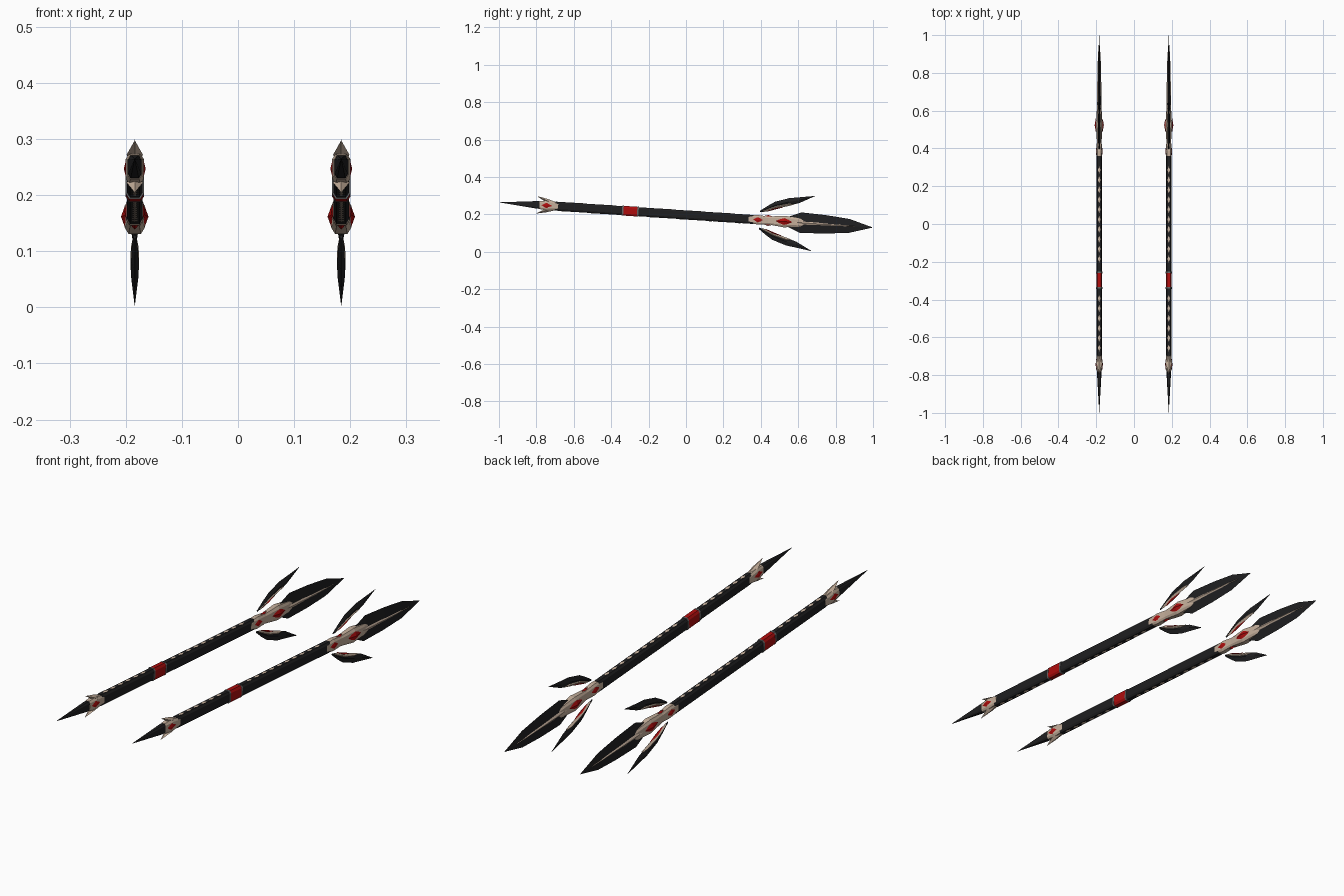
import bpy, bmesh, math
from mathutils import Matrix

if "Cube" in bpy.data.objects:
    bpy.data.objects.remove(bpy.data.objects["Cube"])

TILT = -math.atan(0.0675)      # spears dip towards the blade
OFFSET_X, AXIS_Z = 0.184, 0.197


def material(name, rgb):
    m = bpy.data.materials.new(name)
    m.diffuse_color = (*rgb, 1)
    m.use_nodes = True
    m.node_tree.nodes["Principled BSDF"].inputs["Base Color"].default_value = m.diffuse_color
    return m


BLACK = material("black", (0.014, 0.014, 0.015))
BEIGE = material("bone beige", (0.56, 0.43, 0.33))
RED = material("ruby red", (0.42, 0.004, 0.004))
GREY = material("steel grey", (0.13, 0.13, 0.13))


def place(name, bm, mat):
    """Finish a mesh in spear space (y along the shaft) and put it on both spears."""
    bmesh.ops.remove_doubles(bm, verts=bm.verts, dist=1e-5)
    bmesh.ops.dissolve_degenerate(bm, edges=bm.edges, dist=1e-6)
    bmesh.ops.recalc_face_normals(bm, faces=bm.faces)
    me = bpy.data.meshes.new(name)
    bm.to_mesh(me)
    bm.free()
    me.materials.append(mat)
    for side, x in (("right", OFFSET_X), ("left", -OFFSET_X)):
        ob = bpy.data.objects.new(f"{name}_{side}", me)
        ob.matrix_world = Matrix.Translation((x, 0, AXIS_Z)) @ Matrix.Rotation(TILT, 4, 'X')
        bpy.context.collection.objects.link(ob)


def skin(bm, rings):
    """Join cross-section rings of equal size into a closed flat-faced body."""
    vs = [[bm.verts.new(p) for p in r] for r in rings]
    n = len(vs[0])
    for a, b in zip(vs, vs[1:]):
        for i in range(n):
            bm.faces.new((a[i], a[(i + 1) % n], b[(i + 1) % n], b[i]))
    bm.faces.new(vs[0])
    bm.faces.new(vs[-1])


def octagon_body(name, mat, stations):
    """Chamfered-box body; stations are (y, half width, half height)."""
    cs = [(1, .62), (.62, 1), (-.62, 1), (-1, .62), (-1, -.62), (-.62, -1), (.62, -1), (1, -.62)]
    bm = bmesh.new()
    skin(bm, [[(w * a, y, h * b) for a, b in cs] for y, w, h in stations])
    place(name, bm, mat)


def edged(name, mat, stations, signs=(1,)):
    """Diamond-section blade; stations are (y, low, high, half thickness)."""
    for s in signs:
        bm = bmesh.new()
        skin(bm, [[(0, y, s * lo), (h, y, s * (lo + hi) / 2), (0, y, s * hi), (-h, y, s * (lo + hi) / 2)]
                  for y, lo, hi, h in stations])
        place(name + ("_upper" if s > 0 else "_lower") * (len(signs) > 1), bm, mat)


def gem(bm, y, length, width, base, peak, angle):
    """Rhombic pyramid facing +x, turned about the shaft by angle."""
    rot = Matrix.Rotation(angle, 4, 'Y')
    pts = [(base, y - length, 0), (base, y, width), (base, y + length, 0), (base, y, -width)]
    ring = [bm.verts.new(rot @ Matrix.Translation(p).translation) for p in pts]
    top = bm.verts.new(rot @ Matrix.Translation((peak, y, 0)).translation)
    bm.faces.new(ring)
    for i in range(4):
        bm.faces.new((ring[i], ring[(i + 1) % 4], top))


def gems(name, mat, ys, length, width, base, peak, angles):
    bm = bmesh.new()
    for y in ys:
        for a in angles:
            gem(bm, y, length, width, base, peak, a)
    place(name, bm, mat)


SIDES, TOP_BOTTOM = (0, math.pi), (math.pi / 2, -math.pi / 2)

# shaft with grip band
octagon_body("shaft", BLACK, [(-.70, .014, .024), (.36, .014, .024)])
octagon_body("grip_band", RED, [(-.338, .0158, .026), (-.262, .0158, .026)])
for i, y in enumerate((-.343, -.262)):
    octagon_body(f"grip_ring_{i}", GREY, [(y, .0165, .0268), (y + .008, .0165, .0268)])

# row of inlaid diamonds on the top and bottom of the shaft
rows = [-.66 + .0525 * i for i in range(19)]
gems("shaft_inlay", BEIGE, [y for y in rows if not -.37 < y < -.235],
     .020, .0085, .0238, .0255, TOP_BOTTOM)

# rear spike, collar and swept barbs
octagon_body("rear_spike", BLACK, [(-1.0, .0003, .0003), (-.80, .0115, .020), (-.70, .014, .022)])
octagon_body("rear_collar", BEIGE, [(-.785, .0125, .0215), (-.74, .0165, .027), (-.685, .0145, .019)])
edged("rear_barb", BEIGE, [(-.70, .010, .022, .008), (-.745, .014, .036, .0145),
                           (-.80, .046, .0465, .0003)], (1, -1))
gems("rear_gem", RED, [-.745], .030, .016, .0155, .0195, SIDES)

# front collar holding the blade
octagon_body("front_collar", BEIGE, [(.335, .0142, .020), (.385, .0152, .0255), (.44, .0125, .021),
                                     (.525, .018, .031), (.60, .012, .024), (.63, .008, .017)])
gems("small_collar_gem", RED, [.385], .027, .017, .0145, .0185, SIDES)
gems("large_collar_gem", RED, [.525], .045, .022, .0165, .0245, SIDES)
gems("collar_edge_gem", RED, [.44], .030, .007, .021, .029, TOP_BOTTOM)

# main blade with raised centre inlay
edged("main_blade", BLACK, [(.55, -.028, .028, .008), (.615, -.055, .055, .010), (.75, -.049, .049, .008),
                            (.875, -.037, .037, .006), (1.0, -.0005, .0005, .0003)])
edged("blade_inlay", BEIGE, [(.58, -.026, .026, .0135), (.70, -.019, .019, .0118),
                             (.86, -.010, .010, .0082), (.92, -.001, .001, .005)])

# curved side blades with inlays
edged("side_blade", BLACK, [(.394, .041, .049, .003), (.430, .050, .076, .0055), (.470, .064, .102, .0065),
                            (.545, .086, .127, .0065), (.600, .104, .135, .0045),
                            (.682, .147, .148, .0003)], (1, -1))
edged("side_blade_inlay", BEIGE, [(.410, .043, .053, .004), (.440, .051, .070, .0068),
                                  (.480, .066, .088, .0078), (.545, .085, .102, .0072),
                                  (.575, .095, .097, .003)], (1, -1))
edged("side_blade_ruby", RED, [(.430, .046, .050, .002), (.470, .060, .070, .0065),
                               (.515, .075, .079, .002)], (1, -1))
